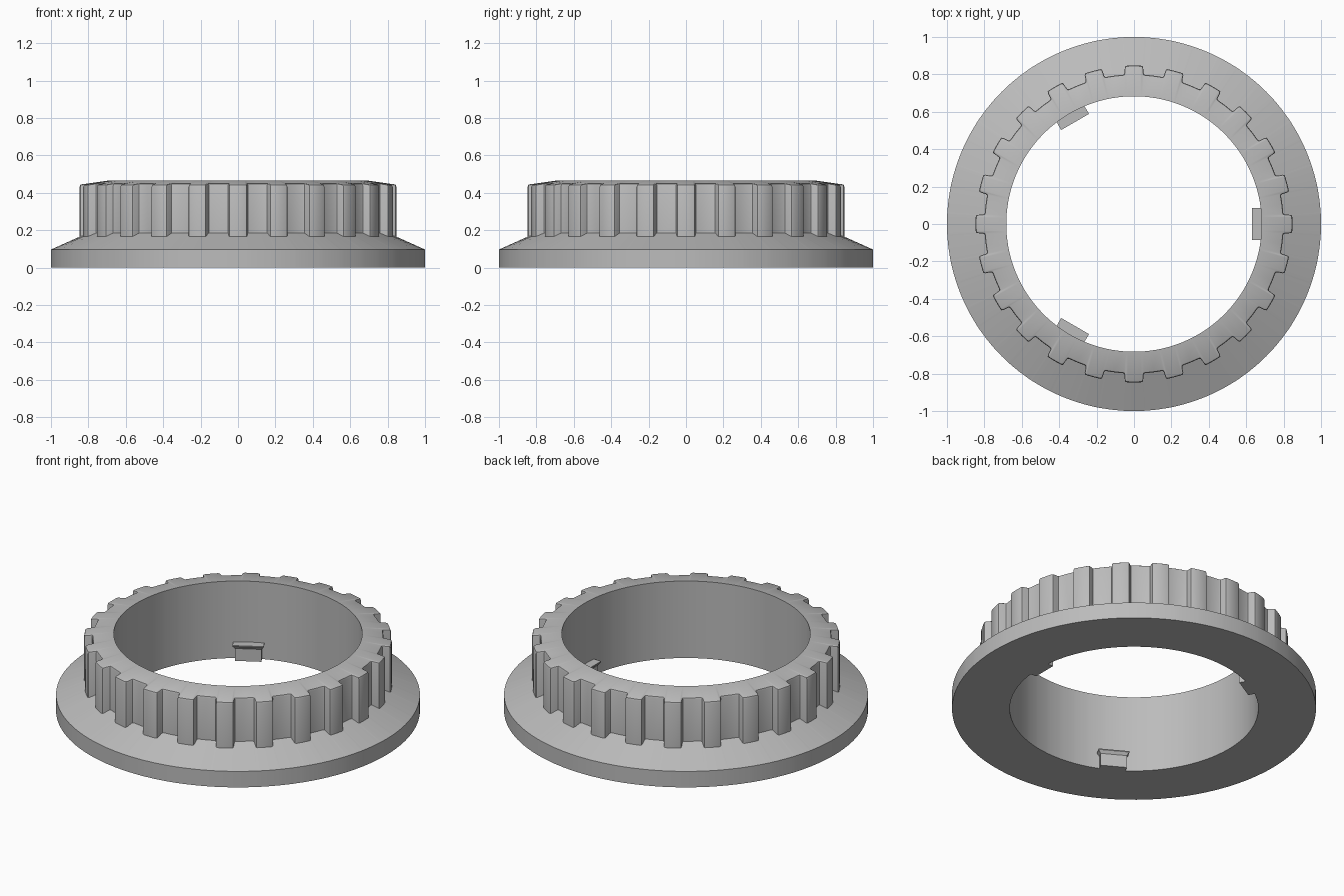
import bpy, bmesh
from math import sin, cos, radians

cube = bpy.data.objects.get("Cube")
if cube:
    bpy.data.objects.remove(cube)

TEETH = 24
BORE = 0.683
STEP = 360 / TEETH

grey = bpy.data.materials.new("plain_grey")
grey.use_nodes = True
grey.diffuse_color = (0.5, 0.5, 0.5, 1)
grey.node_tree.nodes["Principled BSDF"].inputs["Base Color"].default_value = (0.5, 0.5, 0.5, 1)


def polar(a, r, z):
    return (r * cos(radians(a)), r * sin(radians(a)), z)


def skin(bm, loops, closed):
    """Bridge point loops of equal length; closed joins last to first, else caps the ends."""
    rings = [[bm.verts.new(p) for p in loop] for loop in loops]
    n = len(rings[0])
    pairs = list(zip(rings, rings[1:]))
    if closed:
        pairs.append((rings[-1], rings[0]))
    else:
        bm.faces.new(rings[0])
        bm.faces.new(rings[-1])
    for a, b in pairs:
        for i in range(n):
            j = (i + 1) % n
            bm.faces.new((a[i], a[j], b[j], b[i]))


def finish(name, bm):
    bmesh.ops.recalc_face_normals(bm, faces=bm.faces)
    mesh = bpy.data.meshes.new(name)
    bm.to_mesh(mesh)
    bm.free()
    mesh.materials.append(grey)
    obj = bpy.data.objects.new(name, mesh)
    bpy.context.collection.objects.link(obj)
    bpy.ops.object.select_all(action='DESELECT')
    obj.select_set(True)
    bpy.context.view_layer.objects.active = obj
    bpy.ops.object.shade_smooth_by_angle(angle=radians(32))
    return obj


# Half of one rounded tooth: angle from tooth centre, radius
half = [(0, .847), (2.7, .847), (3.15, .844), (3.35, .837),
        (3.6, .810), (3.8, .803), (4.3, .800)]
tooth = [(-a, r) for a, r in half[:0:-1]] + half + [(STEP / 2, .800)]
outline = [(k * STEP, a, r) for k in range(TEETH) for a, r in tooth]


def circle(r, z):
    return [polar(c + a, r, z) for c, a, _ in outline]


def crown(r):
    return 0.467 - (r - BORE) * 0.14


def flare(r):
    return 0.1 + (1 - r) * 0.43


def gear(height, drop=0.0, inset=0.0):
    loop = []
    for c, a, r in outline:
        shrink = 1 if abs(a) > 7 else 1 - inset * 12
        loop.append(polar(c + a * shrink, r - inset, height(r - inset) - drop))
    return loop


# Toothed collar with flared base
bm = bmesh.new()
skin(bm, [circle(BORE, 0), circle(1, 0), circle(1, 0.097), gear(flare),
          gear(crown, 0.012), gear(crown, 0.003, 0.003), gear(crown, 0, 0.009),
          circle(BORE, crown(BORE))], True)
finish("toothed_collar", bm)

# Inner locating tabs, flaring out to a lip at the top
sections = [(0, .073, .642), (.075, .073, .642), (.092, .086, .630), (.098, .086, .630)]
for k, name in enumerate(("left_tab", "back_tab", "front_tab")):
    bm = bmesh.new()
    skin(bm, [[(r, -w, z), (.695, -w, z), (.695, w, z), (r, w, z)]
              for z, w, r in sections], False)
    tab = finish(name, bm)
    tab.rotation_euler.z = radians(120 * k)
